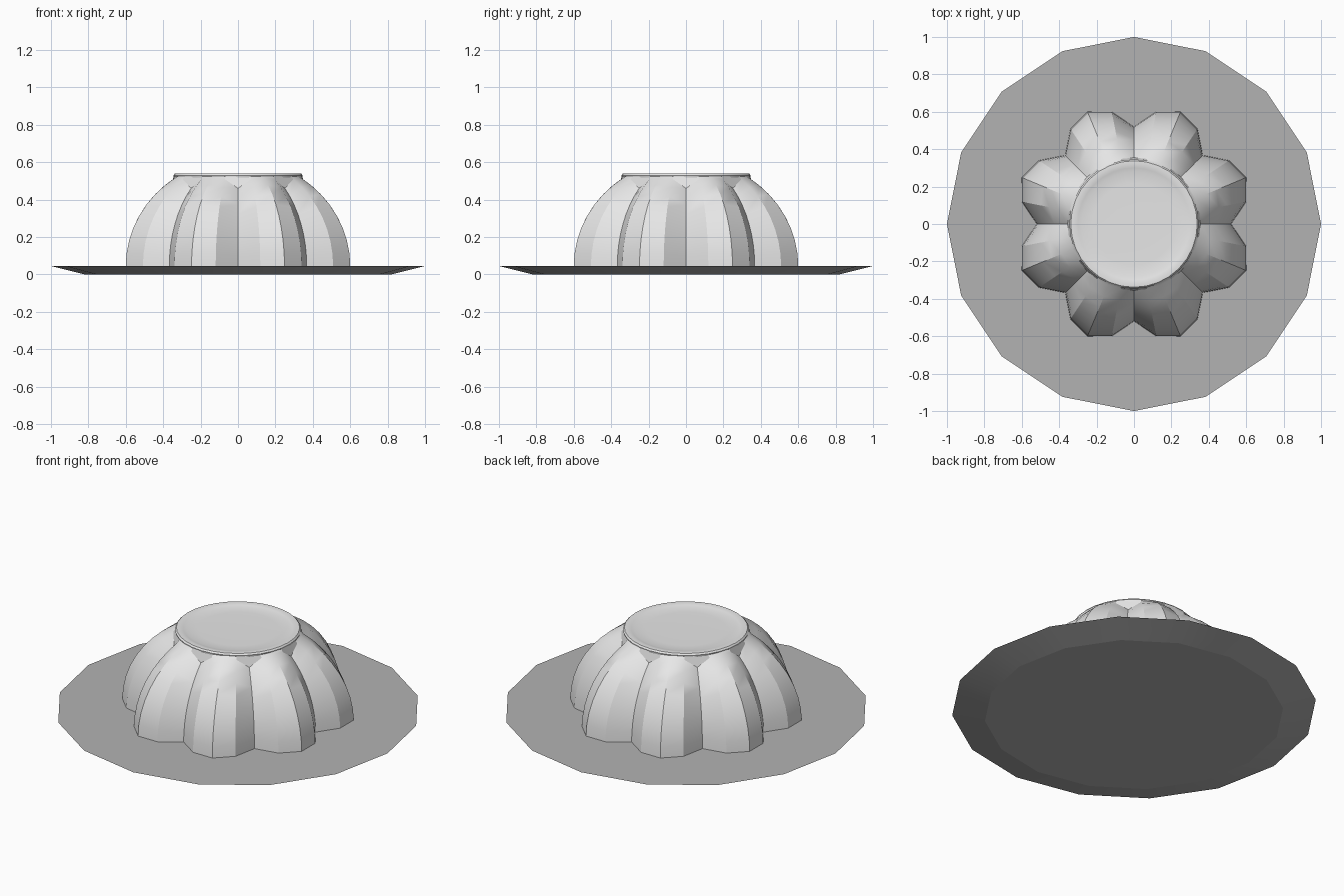
import bpy, bmesh
from math import sin, cos, acos, pi, radians

cube = bpy.data.objects.get("Cube")
if cube:
    bpy.data.objects.remove(cube, do_unlink=True)


def material(name, grey):
    mat = bpy.data.materials.new(name)
    mat.use_nodes = True
    colour = (grey, grey, grey, 1)
    mat.diffuse_color = colour
    mat.node_tree.nodes["Principled BSDF"].inputs["Base Color"].default_value = colour
    return mat


def loft(name, columns, mat, smooth_angle, cap_start=False, cap_end=False):
    """Join (radius, z) profiles, one per direction, into a closed surface of turn."""
    bm = bmesh.new()
    count = len(columns)
    grid = []
    for i, column in enumerate(columns):
        a = 2 * pi * i / count
        grid.append([bm.verts.new((r * cos(a), r * sin(a), z)) for r, z in column])
    for i in range(count):
        a, b = grid[i], grid[(i + 1) % count]
        for j in range(len(a) - 1):
            bm.faces.new((a[j], b[j], b[j + 1], a[j + 1]))
    if cap_start:
        bm.faces.new([c[0] for c in reversed(grid)])
    if cap_end:
        bm.faces.new([c[-1] for c in grid])
    mesh = bpy.data.meshes.new(name)
    bm.to_mesh(mesh)
    bm.free()
    mesh.materials.append(mat)
    obj = bpy.data.objects.new(name, mesh)
    bpy.context.collection.objects.link(obj)
    bpy.ops.object.select_all(action="DESELECT")
    obj.select_set(True)
    bpy.context.view_layer.objects.active = obj
    bpy.ops.object.shade_smooth_by_angle(angle=radians(smooth_angle))
    return obj


light_grey = material("light grey", 0.8)
mid_grey = material("mid grey", 0.45)

# Sixteen-sided plate with a bevelled underside
PLATE_TOP = 0.045
loft("plate", [[(0.82, 0), (1, PLATE_TOP)]] * 16, mid_grey, 10, True, True)

# Fluted dome: eight lobes, each column an elliptical arc up to the collar
LOBE = (0.52, 0.612, 0.65, 0.612)
COLLAR, RISE, STEPS = 0.355, 0.575, 8


def flute(radius):
    end = acos(COLLAR / radius)
    arc = [end * k / STEPS for k in range(STEPS + 1)]
    return [(radius * cos(t), PLATE_TOP - 0.005 + RISE * sin(t)) for t in arc]


flutes = [flute(r) + [(0.342, 0.528)] for r in LOBE]
loft("fluted_dome", flutes * 8, light_grey, 30, True, True)

# Round rim and shallow dish on top
dish = [(0.342, 0.51), (0.346, 0.53), (0.338, 0.539), (0.32, 0.54), (0.3, 0.536),
        (0.28, 0.531), (0.22, 0.5295), (0.12, 0.5285)]
loft("top_dish", [dish] * 32, light_grey, 40, False, True)
